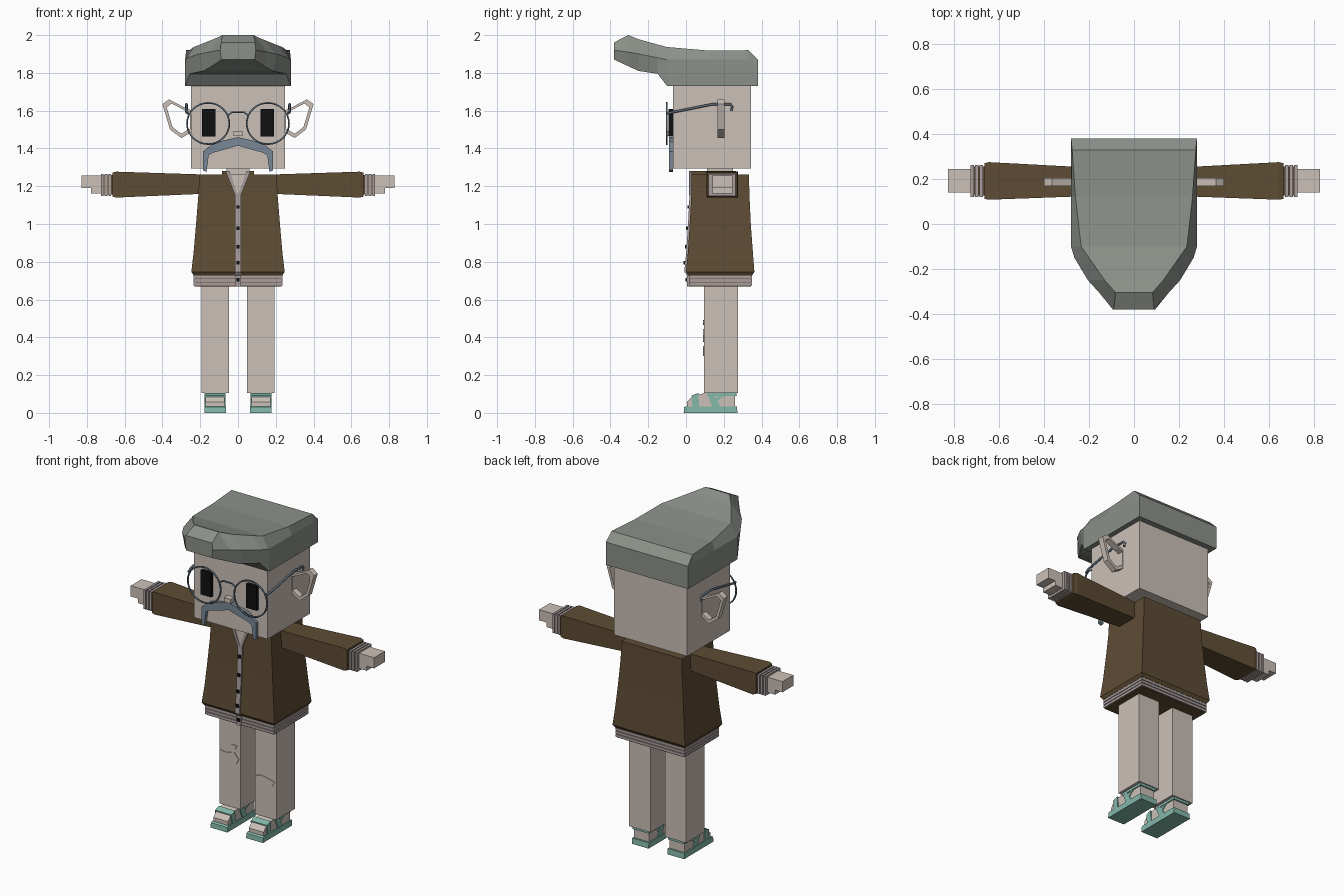
import bpy, bmesh, math
from mathutils import Vector

cube = bpy.data.objects.get("Cube")
if cube:
    bpy.data.objects.remove(cube, do_unlink=True)


def material(name, r, g, b):
    m = bpy.data.materials.new(name)
    m.use_nodes = True
    m.diffuse_color = (r, g, b, 1)
    bsdf = next(n for n in m.node_tree.nodes if n.type == 'BSDF_PRINCIPLED')
    bsdf.inputs["Base Color"].default_value = (r, g, b, 1)
    bsdf.inputs["Roughness"].default_value = 0.8
    return m


SKIN = material("pale skin", 0.60, 0.53, 0.48)
BROWN = material("jacket brown", 0.11, 0.073, 0.034)
KNIT = material("knit grey pink", 0.40, 0.34, 0.34)
HAIR = material("hair grey green", 0.26, 0.28, 0.25)
SLATE = material("slate blue", 0.19, 0.25, 0.31)
WIRE = material("wire blue grey", 0.11, 0.15, 0.19)
TEAL = material("sandal teal", 0.23, 0.48, 0.40)
BLACK = material("black", 0.005, 0.005, 0.005)


def loft(name, rings, mat):
    """Skin a closed solid through matching point loops."""
    bm = bmesh.new()
    loops = [[bm.verts.new(p) for p in ring] for ring in rings]
    n = len(loops[0])
    for a, b in zip(loops, loops[1:]):
        for i in range(n):
            j = (i + 1) % n
            bm.faces.new((a[i], a[j], b[j], b[i]))
    bm.faces.new(loops[0])
    bm.faces.new(loops[-1])
    bmesh.ops.recalc_face_normals(bm, faces=bm.faces)
    me = bpy.data.meshes.new(name)
    bm.to_mesh(me)
    bm.free()
    me.materials.append(mat)
    ob = bpy.data.objects.new(name, me)
    bpy.context.collection.objects.link(ob)
    return ob


def prism(name, pts, axis, lo, hi, mat):
    """Extrude a 2D outline along an axis (x: yz outline, y: xz outline)."""
    def place(p, d):
        return (d, p[0], p[1]) if axis == 'x' else (p[0], d, p[1])
    return loft(name, [[place(p, d) for p in pts] for d in (lo, hi)], mat)


def box(name, x, y, z, mat):
    return prism(name, [(y[0], z[0]), (y[1], z[0]), (y[1], z[1]), (y[0], z[1])],
                 'x', x[0], x[1], mat)


def wire(name, pts, radius, mat, cyclic=False):
    cu = bpy.data.curves.new(name, 'CURVE')
    cu.dimensions = '3D'
    cu.bevel_depth = radius
    cu.bevel_resolution = 1
    cu.use_fill_caps = True
    sp = cu.splines.new('POLY')
    sp.points.add(len(pts) - 1)
    for q, p in zip(sp.points, pts):
        q.co = (*p, 1)
    sp.use_cyclic_u = cyclic
    cu.materials.append(mat)
    ob = bpy.data.objects.new(name, cu)
    bpy.context.collection.objects.link(ob)


def flip(pts, s):
    return [(s * p[0], p[1]) for p in pts]


# Head and neck
box("head", (-.25, .25), (-.07, .345), (1.295, 1.76), SKIN)
box("neck", (-.06, .06), (.11, .25), (1.2, 1.3), SKIN)

# Swept-forward hair: y, then half width and height at bottom, middle, top
sections = [
    (.38, .28, 1.73, .28, 1.80, .28, 1.87),
    (.33, .28, 1.73, .28, 1.87, .275, 1.92),
    (.12, .28, 1.73, .28, 1.87, .26, 1.918),
    (-.10, .28, 1.73, .28, 1.87, .235, 1.937),
    (-.15, .255, 1.795, .265, 1.88, .20, 1.95),
    (-.25, .185, 1.81, .205, 1.90, .13, 1.978),
    (-.305, .14, 1.835, .155, 1.91, .082, 2.0),
    (-.38, .088, 1.87, .094, 1.92, .09, 1.962)]
loft("hair", [[(-wb, y, zb), (wb, y, zb), (wm, y, zm), (wt, y, zt), (-wt, y, zt), (-wm, y, zm)]
              for y, wb, zb, wm, zm, wt, zt in sections], HAIR)

# Face
box("nose", (-.023, .023), (-.105, -.07), (1.465, 1.493), SKIN)
half = [(.05, 1.448), (.13, 1.43), (.165, 1.40), (.185, 1.385), (.185, 1.285),
        (.167, 1.275), (.155, 1.365), (.13, 1.378), (.05, 1.40)]
prism("moustache", [(0, 1.46)] + half + [(0, 1.415)] + flip(half[::-1], -1),
      'y', -.09, -.068, SLATE)

ear = [(.24, 1.60), (.28, 1.615), (.365, 1.66), (.40, 1.635), (.36, 1.50),
       (.30, 1.455), (.265, 1.475), (.24, 1.49)]
mid = Vector((.30, 1.56))
for s, side in ((1, "left"), (-1, "right")):
    box(side + "_eye", sorted((s * .12, s * .19)), (-.092, -.07), (1.462, 1.61), BLACK)

    # Hollow ear: square band swept around the outline
    bands = []
    for p in ear + ear[:1]:
        q = mid + (Vector(p) - mid) * .78
        bands.append([(s * p[0], .168, p[1]), (s * p[0], .204, p[1]),
                      (s * q.x, .204, q.y), (s * q.x, .168, q.y)])
    for i, (a, b) in enumerate(zip(bands, bands[1:])):
        loft(f"{side}_ear_{i}", [a, b], SKIN)

    # Round lens rims and temple arms
    rim = [(s * .158 + .112 * math.cos(t * math.tau / 32), -.102,
            1.532 + .109 * math.sin(t * math.tau / 32)) for t in range(32)]
    wire(side + "_glasses_rim", rim, .005, WIRE, True)
    wire(side + "_glasses_arm", [(s * .265, -.102, 1.585), (s * .273, -.07, 1.592),
                                 (s * .273, .14, 1.634), (s * .273, .235, 1.634),
                                 (s * .273, .245, 1.62), (s * .273, .24, 1.60)], .007, WIRE)
wire("glasses_bridge", [(-.055, -.102, 1.575), (-.03, -.102, 1.592), (.03, -.102, 1.592),
                        (.055, -.102, 1.575)], .005, WIRE)

# Jacket body: height, half width, front, back
torso = [(.728, .235, .012, .35), (.747, .247, 0, .362), (.85, .235, .01, .354),
         (1.0, .222, .02, .343), (1.15, .21, .028, .336), (1.262, .205, .03, .333)]
loft("jacket_body", [[(-w, f, z), (w, f, z), (w, b, z), (-w, b, z)]
                     for z, w, f, b in torso], BROWN)
box("jacket_hem", (-.229, .229), (.021, .344), (.668, .735), BROWN)
for i, z in enumerate((.674, .693, .712)):
    box(f"hem_rib_{i}", (-.235, .235), (.015, .35), (z, z + .015), KNIT)

# Collar, open neckline and button strip
box("collar_back", (-.085, .085), (.245, .265), (1.25, 1.278), BROWN)
prism("neckline_skin", [(-.05, 1.264), (.05, 1.264), (0, 1.15)], 'y', .02, .032, SKIN)
for s, side in ((1, "left"), (-1, "right")):
    box(side + "_collar", sorted((s * .062, s * .085)), (.03, .265), (1.25, 1.28), BROWN)
    prism(side + "_neck_trim", flip([(.045, 1.28), (.066, 1.28), (.015, 1.15), (0, 1.15)], s),
          'y', .016, .034, KNIT)
prism("button_strip", [(.019, 1.16), (.011, 1.0), (.001, .85), (-.009, .747), (.006, .728),
                       (.006, .668), (.05, .668), (.05, 1.16)], 'x', -.015, .015, KNIT)
for i, (y, z) in enumerate(((.016, 1.09), (.01, .978), (.003, .88), (-.004, .795),
                            (.006, .705))):
    box(f"button_{i}", (-.009, .009), (y - .009, y + .01), (z - .009, z + .009), BLACK)

# Torn-knee patch outlines
small_tear = [(-.135, .466), (-.08, .47), (-.073, .49), (-.115, .492)]
wide_tear = [(-.188, .44), (-.15, .432), (-.09, .445), (-.06, .41), (-.075, .378), (-.16, .375)]
low_tear = [(.055, .345), (.10, .355), (.15, .345), (.185, .335), (.165, .30), (.08, .305)]
for i, tear in enumerate((small_tear, wide_tear, low_tear)):
    prism(f"knee_tear_{i}", tear, 'y', .091, .097, SKIN)

for s, side in ((1, "left"), (-1, "right")):
    # Sleeve widening to the cuff
    loft(side + "_sleeve", [[(s * x, f, lo), (s * x, b, lo), (s * x, b, hi), (s * x, f, hi)]
                            for x, f, b, lo, hi in ((.18, .125, .25, 1.16, 1.262),
                                                    (.645, .108, .275, 1.14, 1.277),
                                                    (.665, .112, .27, 1.145, 1.272))], BROWN)
    box(side + "_cuff", sorted((s * .65, s * .722)), (.127, .256), (1.155, 1.259), BROWN)
    for i, x in enumerate((.672, .692, .712)):
        box(f"{side}_cuff_rib_{i}", sorted((s * x, s * (x + .014))), (.12, .263),
            (1.148, 1.266), KNIT)

    # Hand with stepped fingers
    prism(side + "_hand", flip([(.71, 1.162), (.778, 1.162), (.778, 1.19), (.828, 1.19),
                                (.828, 1.256), (.71, 1.256)], s), 'y', .14, .245, SKIN)

    # Leg
    c = s * .121
    box(side + "_leg", (c - .073, c + .073), (.095, .275), (.105, .70), SKIN)

    # Foot and sandal
    prism(side + "_foot", [(.005, .02), (.005, .058), (.03, .085), (.07, .098), (.12, .11),
                           (.26, .11), (.26, .02)], 'x', c - .05, c + .05, SKIN)
    prism(side + "_sole", [(-.012, 0), (-.01, .03), (.0, .035), (.27, .035), (.272, 0)],
          'x', c - .057, c + .057, TEAL)
    prism(side + "_toe_strap", [(.035, .03), (.03, .092), (.065, .105), (.07, .03)],
          'x', c - .056, c + .056, TEAL)
    box(side + "_ankle_strap", (c - .056, c + .056), (.11, .268), (.09, .105), TEAL)
    prism(side + "_cross_strap", [(.112, .1), (.145, .1), (.185, .03), (.14, .03)],
          'x', c - .055, c + .055, TEAL)
    prism(side + "_heel_strap", [(.15, .045), (.18, .075), (.22, .1), (.19, .1), (.135, .06)],
          'x', c - .0545, c + .0545, TEAL)
